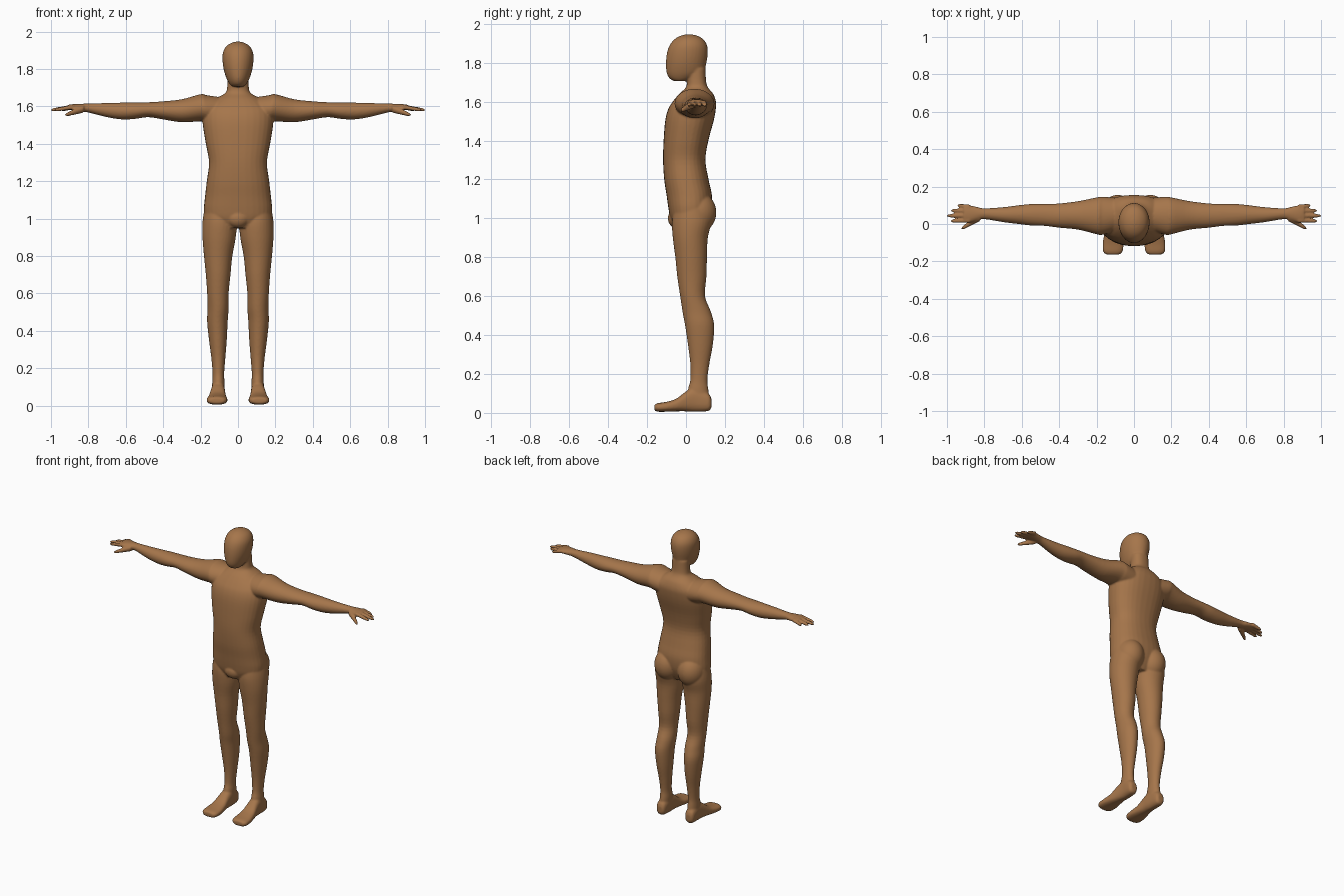
import bpy, bmesh, math
from mathutils import Vector, Matrix

parts = []
AXES = {'x': lambda t, u, v: (t, u, v),
        'y': lambda t, u, v: (u, t, v),
        'z': lambda t, u, v: (u, v, t)}


def finish(name, bm):
    bmesh.ops.recalc_face_normals(bm, faces=bm.faces)
    me = bpy.data.meshes.new(name)
    bm.to_mesh(me)
    bm.free()
    ob = bpy.data.objects.new(name, me)
    bpy.context.collection.objects.link(ob)
    parts.append(ob)


def refine(rows, n=4):
    # Catmull-Rom interpolation between the given sections
    out = []
    for i in range(len(rows) - 1):
        p0, p1 = rows[max(i - 1, 0)], rows[i]
        p2, p3 = rows[i + 1], rows[min(i + 2, len(rows) - 1)]
        for k in range(n):
            s = k / n
            out.append([0.5 * (2 * b + (c - a) * s + (2 * a - 5 * b + 4 * c - d) * s * s
                               + (3 * b - a - 3 * c + d) * s ** 3)
                        for a, b, c, d in zip(p0, p1, p2, p3)])
    return out + [list(rows[-1])]


def loft(name, axis, rows, side=1, power=2.0, sides=32):
    # rows: position on axis, then min/max bounds in the two other directions
    bm = bmesh.new()
    rings = []
    for t, u0, u1, v0, v1 in refine(rows):
        ring = []
        for k in range(sides):
            a = 2 * math.pi * k / sides
            c, s = math.cos(a), math.sin(a)
            u = (u0 + u1) / 2 + (u1 - u0) / 2 * math.copysign(abs(c) ** (2 / power), c)
            v = (v0 + v1) / 2 + (v1 - v0) / 2 * math.copysign(abs(s) ** (2 / power), s)
            x, y, z = AXES[axis](t, u, v)
            ring.append(bm.verts.new((x * side, y, z)))
        rings.append(ring)
    for a, b in zip(rings, rings[1:]):
        for k in range(sides):
            j = (k + 1) % sides
            bm.faces.new((a[k], a[j], b[j], b[k]))
    bm.faces.new(rings[0])
    bm.faces.new(rings[-1])
    finish(name, bm)


def ball(name, centre, radii):
    bm = bmesh.new()
    bmesh.ops.create_uvsphere(bm, u_segments=32, v_segments=20, radius=1,
                              matrix=Matrix.Translation(centre) @ Matrix.Diagonal((*radii, 1)))
    finish(name, bm)


def finger(name, a, b, r0, r1, side):
    # tapered digit with a rounded tip
    rows = []
    a, b = Vector(a), Vector(b)
    for f, w in ((0, 1), (0.5, 0.95), (0.8, 0.85), (0.94, 0.7), (1, 0.3)):
        p = a.lerp(b, f)
        r = (r0 + (r1 - r0) * f) * (w if f > 0.8 else 1)
        rows.append((p.x, p.y - r, p.y + r, p.z - r, p.z + r))
    loft(name, 'x', rows, side, sides=16)


# Head
loft("head", 'z', [
    (1.705, -.03, .03, -.06, 0), (1.72, -.045, .045, -.085, .045),
    (1.75, -.062, .062, -.10, .09), (1.80, -.077, .077, -.103, .105),
    (1.85, -.083, .083, -.098, .112), (1.89, -.08, .08, -.084, .108),
    (1.92, -.064, .064, -.06, .09), (1.938, -.038, .038, -.03, .06),
    (1.946, -.01, .01, 0, .025)])

# Torso and neck: height, half width, front, back
torso = [(.95, .10, -.06, .09), (1.0, .168, -.08, .115), (1.05, .182, -.09, .13),
         (1.12, .176, -.10, .133), (1.2, .167, -.112, .116), (1.3, .155, -.118, .10),
         (1.4, .172, -.115, .115), (1.5, .188, -.107, .142), (1.56, .188, -.092, .153),
         (1.6, .172, -.068, .154), (1.64, .12, -.035, .14), (1.67, .07, -.003, .115),
         (1.7, .058, .005, .104), (1.77, .056, .005, .10)]
loft("torso", 'z', [(z, -w, w, f, b) for z, w, f, b in torso], power=2.3)
ball("groin", (0, -.05, 1.0), (.06, .043, .05))

for side, tag in ((1, "left"), (-1, "right")):
    # Leg
    loft(tag + "_leg", 'z', [
        (1.05, .03, .18, -.06, .12), (.98, .008, .19, -.072, .13),
        (.9, .012, .19, -.068, .112), (.8, .03, .182, -.055, .108),
        (.7, .04, .172, -.045, .105), (.6, .05, .165, -.03, .098),
        (.52, .05, .163, -.018, .128), (.45, .055, .165, -.005, .145),
        (.35, .06, .155, .01, .138), (.25, .068, .142, .022, .12),
        (.17, .074, .136, .022, .11), (.12, .072, .138, .01, .115),
        (.05, .074, .14, .005, .122)], side)
    ball(tag + "_buttock", (side * .087, .06, 1.03), (.088, .096, .105))
    # Foot
    loft(tag + "_foot", 'y', [
        (.131, .09, .125, .03, .07), (.115, .076, .14, .01, .10),
        (.05, .07, .142, .006, .13), (0, .068, .148, .008, .11),
        (-.05, .062, .158, .008, .073), (-.1, .056, .167, .006, .057),
        (-.145, .06, .166, .006, .05), (-.163, .077, .15, .013, .042)], side, 2.5)
    # Arm and palm
    loft(tag + "_arm", 'x', [
        (.1, -.04, .14, 1.50, 1.65), (.17, -.058, .146, 1.515, 1.66),
        (.2, -.055, .142, 1.52, 1.665), (.3, -.03, .122, 1.515, 1.638),
        (.4, -.02, .11, 1.53, 1.627), (.48, -.01, .107, 1.542, 1.622),
        (.55, -.008, .107, 1.533, 1.621), (.62, 0, .10, 1.53, 1.62),
        (.7, .01, .09, 1.542, 1.618), (.8, .026, .084, 1.567, 1.615),
        (.84, .018, .092, 1.573, 1.614), (.88, .008, .10, 1.578, 1.612),
        (.91, .012, .10, 1.582, 1.608)], side)
    # Fingers and thumb
    for label, y0, y1, tip in (("index", .019, .016, .982), ("middle", .045, .044, 1.002),
                               ("ring", .07, .072, .98), ("little", .092, .099, .945)):
        finger(f"{tag}_{label}_finger", (.88, y0, 1.597), (tip, y1, 1.58), .013, .0095, side)
    finger(tag + "_thumb", (.825, .035, 1.587), (.925, -.026, 1.553), .021, .010, side)

# Fuse all parts into one smooth body
bpy.ops.object.select_all(action='DESELECT')
for ob in parts:
    ob.select_set(True)
body = parts[0]
bpy.context.view_layer.objects.active = body
bpy.ops.object.join()
body.name = "body"
rm = body.modifiers.new("fuse", 'REMESH')
rm.mode = 'VOXEL'
rm.voxel_size = 0.005
rm.use_smooth_shade = True
sm = body.modifiers.new("soften", 'SMOOTH')
sm.factor = 0.5
sm.iterations = 8

skin = bpy.data.materials.new("brown")
skin.diffuse_color = (.38, .18, .07, 1)
body.data.materials.append(skin)
